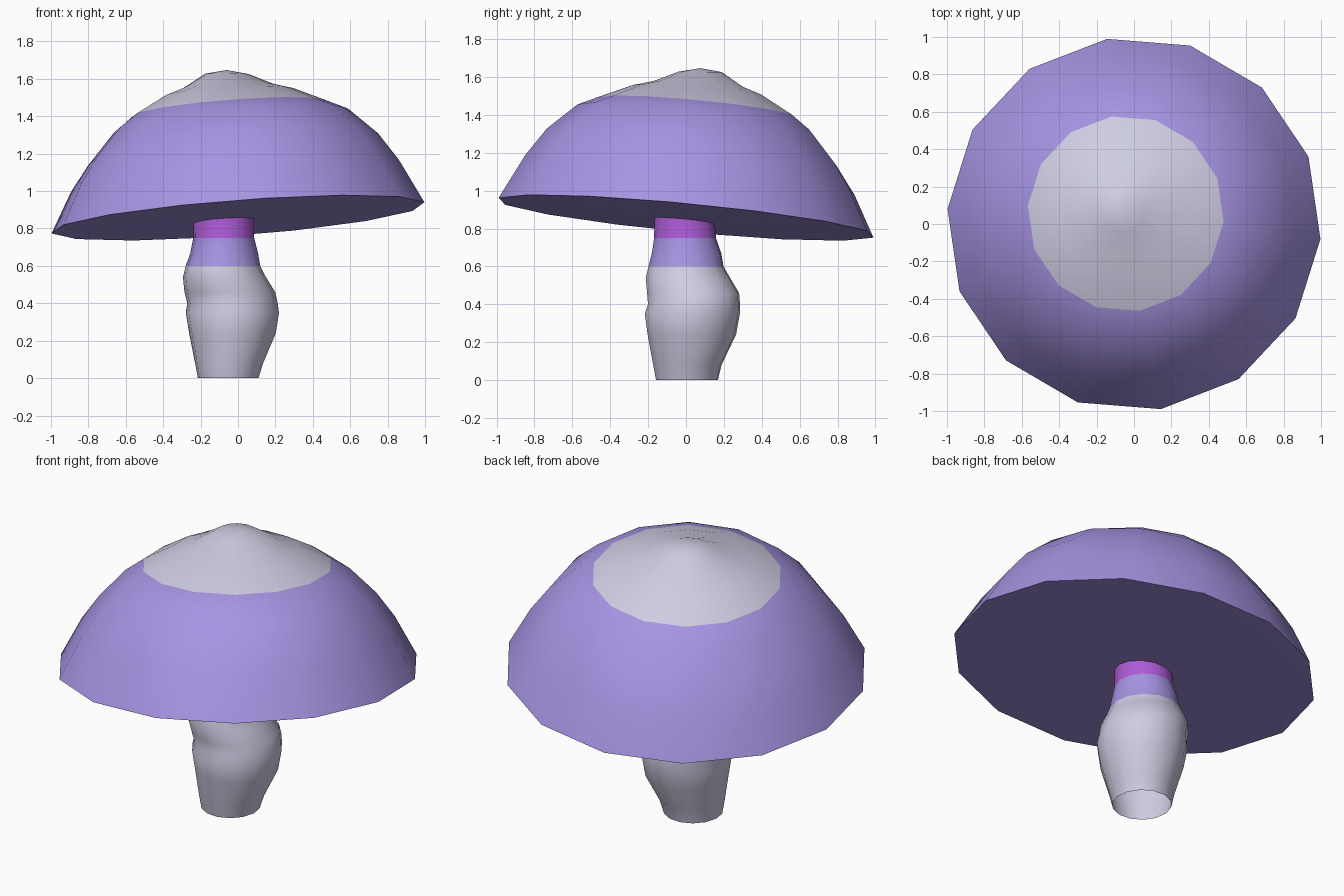
import bpy, bmesh
from math import sin, cos, pi, radians

default = bpy.data.objects.get("Cube")
if default:
    bpy.data.objects.remove(default, do_unlink=True)

SIDES = 14
ANGLES = [radians(-4.6) + 2 * pi * i / SIDES for i in range(SIDES)]


def material(name, rgb):
    mat = bpy.data.materials.new(name)
    mat.use_nodes = True
    mat.diffuse_color = (*rgb, 1)
    mat.node_tree.nodes["Principled BSDF"].inputs["Base Color"].default_value = (*rgb, 1)
    return mat


pale = material("pale lilac grey", (0.62, 0.605, 0.76))
purple = material("purple", (0.385, 0.295, 0.765))
magenta = material("magenta", (0.43, 0.105, 0.69))


def loft(name, rings, mats, slots, base=None, tip=None):
    """Bridge rings of points upward, one material slot per band; fan to base and tip."""
    bm = bmesh.new()
    loops = [[bm.verts.new(p) for p in ring] for ring in rings]
    bands = list(zip(loops, loops[1:], slots))
    low_end = bm.verts.new(base) if base else None
    high_end = bm.verts.new(tip) if tip else None
    for i in range(SIDES):
        j = (i + 1) % SIDES
        for low, high, slot in bands:
            bm.faces.new((low[i], low[j], high[j], high[i])).material_index = slot
        if low_end:
            bm.faces.new((loops[0][j], loops[0][i], low_end)).material_index = slots[0]
        if high_end:
            bm.faces.new((loops[-1][i], loops[-1][j], high_end)).material_index = slots[-1]
    mesh = bpy.data.meshes.new(name)
    bm.to_mesh(mesh)
    bm.free()
    for mat in mats:
        mesh.materials.append(mat)
    obj = bpy.data.objects.new(name, mesh)
    bpy.context.collection.objects.link(obj)
    bpy.ops.object.select_all(action="DESELECT")
    obj.select_set(True)
    bpy.context.view_layer.objects.active = obj
    bpy.ops.object.shade_smooth_by_angle(angle=radians(40))


# Cap: a tilted dome, each ring given as radius, height and unevenness
def tilt(x, y, h):
    return (x - 0.076 * h, y + 0.095 * h, 0.857 + h + 0.076 * x - 0.095 * y)


cap_profile = [
    (1.0, 0, 0), (0.88, 0.225, -0.018), (0.78, 0.365, -0.03), (0.63, 0.518, -0.018),
    (0.525, 0.582, 0), (0.35, 0.67, 0.008), (0.24, 0.705, 0.01), (0.115, 0.77, 0.014),
]
cap_rings = [
    [tilt(r * cos(a), r * sin(a), h + bump * cos(a - 0.75 * pi)) for a in ANGLES]
    for r, h, bump in cap_profile
]
# Purple skirt and underside, pale crown
loft("mushroom_cap", cap_rings, [purple, pale], [0] * 4 + [1] * 3,
     base=tilt(0, 0, -0.015), tip=tilt(0, 0, 0.79))

# Stem: lumpy open tube, each ring given as height, x range and y range
stem_profile = [
    (0.00, -0.215, 0.11, -0.16, 0.17), (0.08, -0.23, 0.135, -0.175, 0.19),
    (0.24, -0.262, 0.203, -0.205, 0.267), (0.35, -0.28, 0.22, -0.22, 0.287),
    (0.40, -0.272, 0.213, -0.203, 0.288), (0.46, -0.287, 0.2, -0.208, 0.283),
    (0.54, -0.295, 0.15, -0.215, 0.235), (0.60, -0.28, 0.12, -0.2, 0.2),
    (0.67, -0.255, 0.107, -0.182, 0.188), (0.75, -0.24, 0.087, -0.17, 0.16),
    (0.87, -0.238, 0.085, -0.168, 0.15),
]
stem_rings = [
    [((x0 + x1) / 2 + (x1 - x0) / 2 * cos(a), (y0 + y1) / 2 + (y1 - y0) / 2 * sin(a), z)
     for a in ANGLES]
    for z, x0, x1, y0, y1 in stem_profile
]
# Pale foot, purple neck, magenta collar
stem_slots = [0 if z < 0.6 else 1 if z < 0.75 else 2 for z, *_ in stem_profile[:-1]]
loft("mushroom_stem", stem_rings, [pale, purple, magenta], stem_slots)
